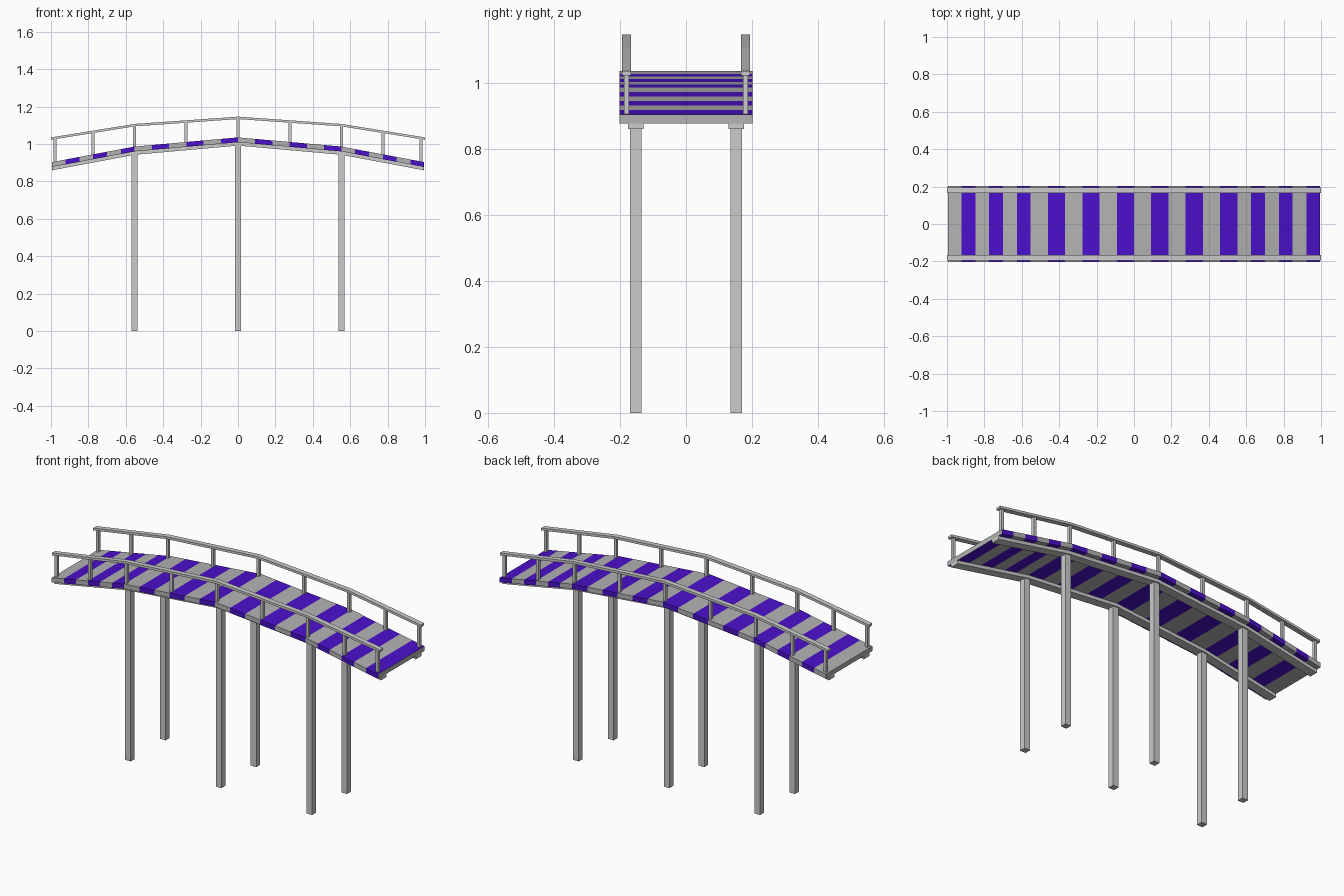
import bpy, bmesh

if "Cube" in bpy.data.objects:
    bpy.data.objects.remove(bpy.data.objects["Cube"])

# Knots of the arched walkway: x, deck top z, rail top z
KNOTS = [(-0.995, 0.903, 1.035), (-0.553, 0.986, 1.107), (0, 1.035, 1.146),
         (0.553, 0.986, 1.107), (0.995, 0.903, 1.035)]
DECK_T, BEAM_T, RAIL_T = 0.026, 0.018, 0.013

purple = bpy.data.materials.new("purple")
purple.diffuse_color = (0.07, 0.005, 0.6, 1)
purple.use_nodes = True
purple.node_tree.nodes["Principled BSDF"].inputs["Base Color"].default_value = purple.diffuse_color
grey = bpy.data.materials.new("grey")
grey.diffuse_color = (0.45, 0.45, 0.45, 1)
grey.use_nodes = True
grey.node_tree.nodes["Principled BSDF"].inputs["Base Color"].default_value = grey.diffuse_color


def height(x, k):
    """Height of the deck (k=1) or rail (k=2) at x."""
    for a, b in zip(KNOTS, KNOTS[1:]):
        if x <= b[0]:
            break
    return a[k] + (b[k] - a[k]) * (x - a[0]) / (b[0] - a[0])


def finish(bm, name, mats=()):
    bmesh.ops.recalc_face_normals(bm, faces=bm.faces)
    me = bpy.data.meshes.new(name)
    bm.to_mesh(me)
    bm.free()
    for m in mats:
        me.materials.append(m)
    ob = bpy.data.objects.new(name, me)
    bpy.context.collection.objects.link(ob)
    return ob


def strip(name, path, y0, y1, thick, mats=(), striped=False):
    """Rectangular bar following (x, top z) points."""
    bm = bmesh.new()
    rings = [[bm.verts.new(p) for p in ((x, y0, z), (x, y1, z), (x, y1, z - thick), (x, y0, z - thick))]
             for x, z in path]
    for i, (a, b) in enumerate(zip(rings, rings[1:])):
        for j in range(4):
            k = (j + 1) % 4
            f = bm.faces.new((a[j], a[k], b[k], b[j]))
            f.material_index = i % 2 if striped else 0
    bm.faces.new(rings[0])
    bm.faces.new(rings[-1])
    return finish(bm, name, mats)


def post(name, x, y, z0, z1, w):
    bm = bmesh.new()
    bmesh.ops.create_cube(bm, size=1)
    for v in bm.verts:
        v.co = (x + v.co.x * w, y + v.co.y * w, z0 + (v.co.z + 0.5) * (z1 - z0))
    return finish(bm, name)


# Striped deck: six planks per span
xs = [a[0] + (b[0] - a[0]) * i / 6 for a, b in zip(KNOTS, KNOTS[1:]) for i in range(6)] + [KNOTS[-1][0]]
strip("deck", [(x, height(x, 1)) for x in xs], -0.202, 0.202, DECK_T, (grey, purple), True)

for s, side in ((-1, "front"), (1, "back")):
    # Support beam under the deck
    strip(side + "_beam", [(k[0], k[1] - DECK_T) for k in KNOTS], s * 0.128, s * 0.176, BEAM_T)
    # Handrail
    rail = [(k[0] * (1 / 0.995 if abs(k[0]) > 0.9 else 1), k[2]) for k in KNOTS]
    strip(side + "_handrail", rail, s * 0.166, s * 0.194, RAIL_T)
    # Tall support legs
    for x, z, _ in KNOTS[1:-1]:
        post(side + "_leg", x, s * 0.152, 0, z - DECK_T - BEAM_T / 2, 0.034)
    # Railing posts
    for x in (-0.979, -0.776, -0.553, -0.277, 0, 0.277, 0.553, 0.776, 0.979):
        post(side + "_rail_post", x, s * 0.18, height(x, 1) - 0.008, height(x, 2) - RAIL_T / 2, 0.016)
